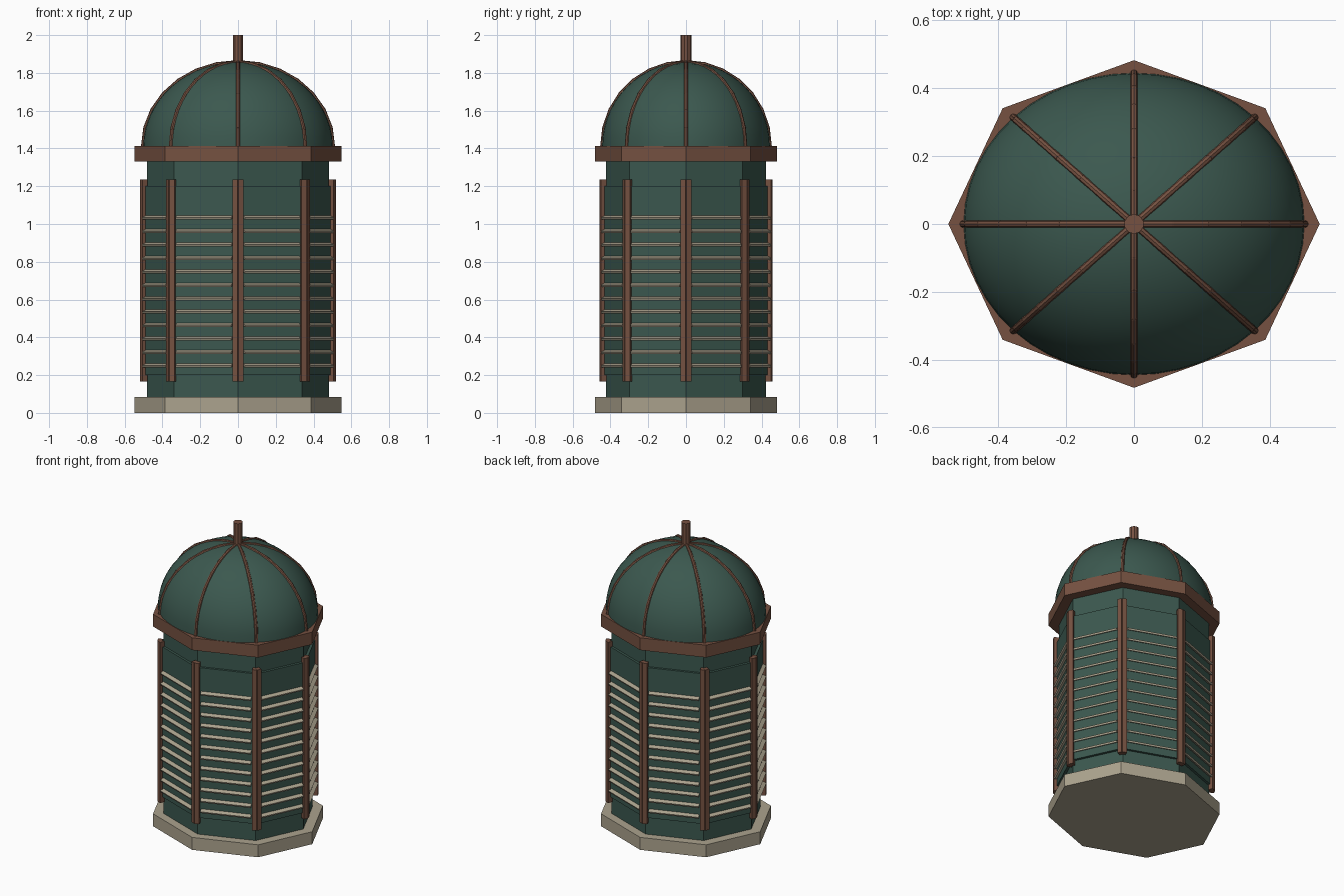
import bpy, bmesh, math
from mathutils import Matrix, Vector

if "Cube" in bpy.data.objects:
    bpy.data.objects.remove(bpy.data.objects["Cube"])

RATIO = 0.882   # depth / width of the octagonal plan


def mat(name, rgb):
    m = bpy.data.materials.new(name)
    m.diffuse_color = (*rgb, 1)
    m.use_nodes = True
    m.node_tree.nodes["Principled BSDF"].inputs["Base Color"].default_value = m.diffuse_color
    return m


GREEN = mat("dark green", (0.044, 0.098, 0.078))
BROWN = mat("copper brown", (0.18, 0.083, 0.053))
STONE = mat("pale stone", (0.41, 0.365, 0.27))


def finish(name, bm, material):
    bmesh.ops.recalc_face_normals(bm, faces=bm.faces)
    me = bpy.data.meshes.new(name)
    bm.to_mesh(me)
    bm.free()
    me.materials.append(material)
    ob = bpy.data.objects.new(name, me)
    bpy.context.collection.objects.link(ob)
    return ob


def corner(k, r, z=0.0):
    a = k * math.pi / 4
    return Vector((r * math.cos(a), r * RATIO * math.sin(a), z))


def octagon(name, r, z0, z1, material):
    bm = bmesh.new()
    f = bm.faces.new([bm.verts.new(corner(k, r, z0)) for k in range(8)])
    ext = bmesh.ops.extrude_face_region(bm, geom=[f])
    vs = [v for v in ext["geom"] if isinstance(v, bmesh.types.BMVert)]
    bmesh.ops.translate(bm, verts=vs, vec=(0, 0, z1 - z0))
    return finish(name, bm, material)


def face_frame(k, r):
    """Matrix for octagon side k: x along the side, y outward, z up."""
    p, q = corner(k, r), corner(k + 1, r)
    t = (p - q).normalized()
    n = Vector((0, 0, 1)).cross(t)
    m = Matrix((t, n, (0, 0, 1))).transposed().to_4x4()
    m.translation = (p + q) / 2
    return m, (q - p).length


def box(bm, frame, loc, size, tilt=0.0):
    m = (frame @ Matrix.Translation(loc) @ Matrix.Rotation(tilt, 4, 'X')
         @ Matrix.Diagonal((*size, 1)))
    bmesh.ops.create_cube(bm, size=1, matrix=m)


# Main octagonal masses
octagon("base_plinth", 0.547, 0.0, 0.083, STONE)
octagon("body", 0.481, 0.083, 1.33, GREEN)
octagon("cornice", 0.547, 1.33, 1.412, BROWN)

# Shutter panel, corner stiles and louvre slats on every side
panels, stiles, slats = bmesh.new(), bmesh.new(), bmesh.new()
for k in range(8):
    m, length = face_frame(k, 0.503)
    box(panels, m, (0, -0.014, 0.7), (length - 0.02, 0.022, 1.0))
    for s in (-1, 1):
        box(stiles, m, (s * (length / 2 - 0.011), 0, 0.7), (0.028, 0.03, 1.07))
    for i in range(12):
        box(slats, m, (0, 0.003, 0.252 + i * 0.0712),
            (length * 0.83, 0.03, 0.012), math.radians(-25))
finish("shutter_panels", panels, GREEN)
finish("corner_stiles", stiles, BROWN)
finish("louvre_slats", slats, STONE)

# Dome: half ellipsoid
bm = bmesh.new()
SEG, RINGS = 48, 14
profile = [bm.verts.new((0.502 * math.cos(i * math.pi / 2 / RINGS), 0,
                         0.447 * math.sin(i * math.pi / 2 / RINGS)))
           for i in range(RINGS + 1)]
edges = [bm.edges.new(p) for p in zip(profile, profile[1:])]
bmesh.ops.spin(bm, geom=profile + edges, cent=(0, 0, 0), axis=(0, 0, 1),
               angle=2 * math.pi, steps=SEG)
bmesh.ops.remove_doubles(bm, verts=bm.verts, dist=1e-4)
bmesh.ops.transform(bm, verts=bm.verts, matrix=Matrix.Translation((0, 0, 1.41))
                    @ Matrix.Diagonal((1, RATIO * 1.005, 1, 1)))
for f in bm.faces:
    f.smooth = True
finish("dome", bm, GREEN)

# Dome ribs: short straight rods following each meridian
bm = bmesh.new()
N = 7
for k in range(8):
    pts = [corner(k, 0.503 * math.cos(i * math.pi / 2 / N),
                  1.41 + 0.447 * math.sin(i * math.pi / 2 / N))
           for i in range(N + 1)]
    for a, b in zip(pts, pts[1:]):
        d = b - a
        rot = d.to_track_quat('Z', 'Y').to_matrix().to_4x4()
        bmesh.ops.create_cone(bm, cap_ends=True, segments=8, radius1=0.011,
                              radius2=0.011, depth=d.length + 0.006,
                              matrix=Matrix.Translation((a + b) / 2) @ rot)
finish("dome_ribs", bm, BROWN)

# Finial
bm = bmesh.new()
bmesh.ops.create_cone(bm, cap_ends=True, segments=10, radius1=0.029,
                      radius2=0.029, depth=0.16,
                      matrix=Matrix.Translation((0, 0, 1.92)))
finish("finial", bm, BROWN)
